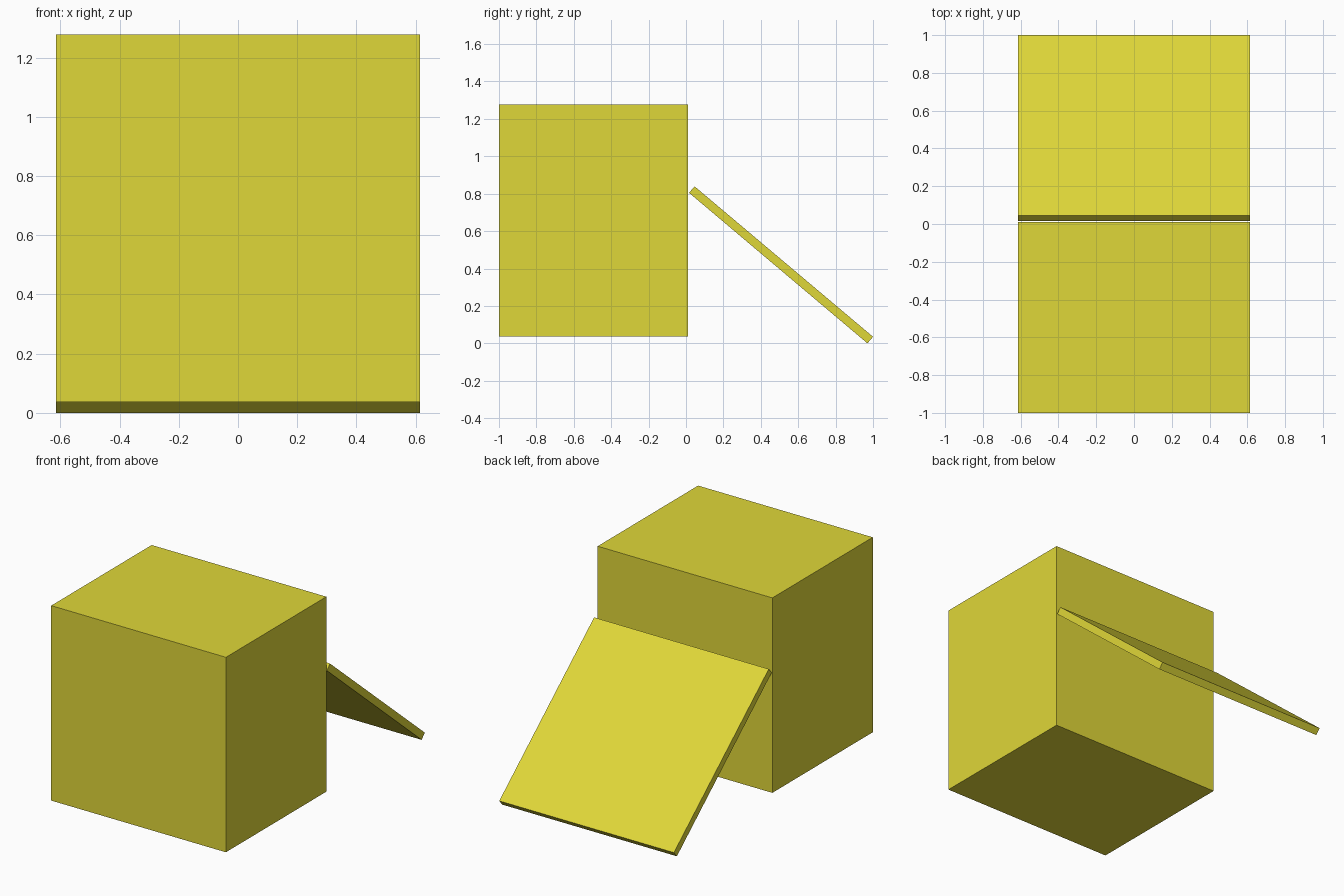
import bpy
import bmesh

if "Cube" in bpy.data.objects:
    bpy.data.objects.remove(bpy.data.objects["Cube"])

HALF_WIDTH = 0.615

yellow = bpy.data.materials.new("yellow")
yellow.diffuse_color = (0.74, 0.68, 0.04, 1.0)
yellow.use_nodes = True
yellow.node_tree.nodes["Principled BSDF"].inputs["Base Color"].default_value = yellow.diffuse_color


def extruded_part(name, profile):
    """Extrude a (y, z) profile across the full width, centred on x = 0."""
    bm = bmesh.new()
    face = bm.faces.new([bm.verts.new((-HALF_WIDTH, y, z)) for y, z in profile])
    result = bmesh.ops.extrude_face_region(bm, geom=[face])
    moved = [v for v in result["geom"] if isinstance(v, bmesh.types.BMVert)]
    bmesh.ops.translate(bm, verts=moved, vec=(2 * HALF_WIDTH, 0, 0))
    # The start face stays as the left end cap when extruding a lone face
    if not any(all(v.co.x < 0 for v in f.verts) for f in bm.faces):
        bm.faces.new([v for v in bm.verts if v.co.x < 0])
    bmesh.ops.recalc_face_normals(bm, faces=bm.faces)
    mesh = bpy.data.meshes.new(name)
    bm.to_mesh(mesh)
    bm.free()
    mesh.materials.append(yellow)
    obj = bpy.data.objects.new(name, mesh)
    bpy.context.collection.objects.link(obj)
    return obj


# Main box
extruded_part("box", [(-1.0, 0.037), (0.01, 0.037), (0.01, 1.278), (-1.0, 1.278)])

# Sloping panel leaning against the back of the box
extruded_part("ramp", [(0.016, 0.805), (0.046, 0.839), (1.0, 0.035), (0.97, 0.0)])
